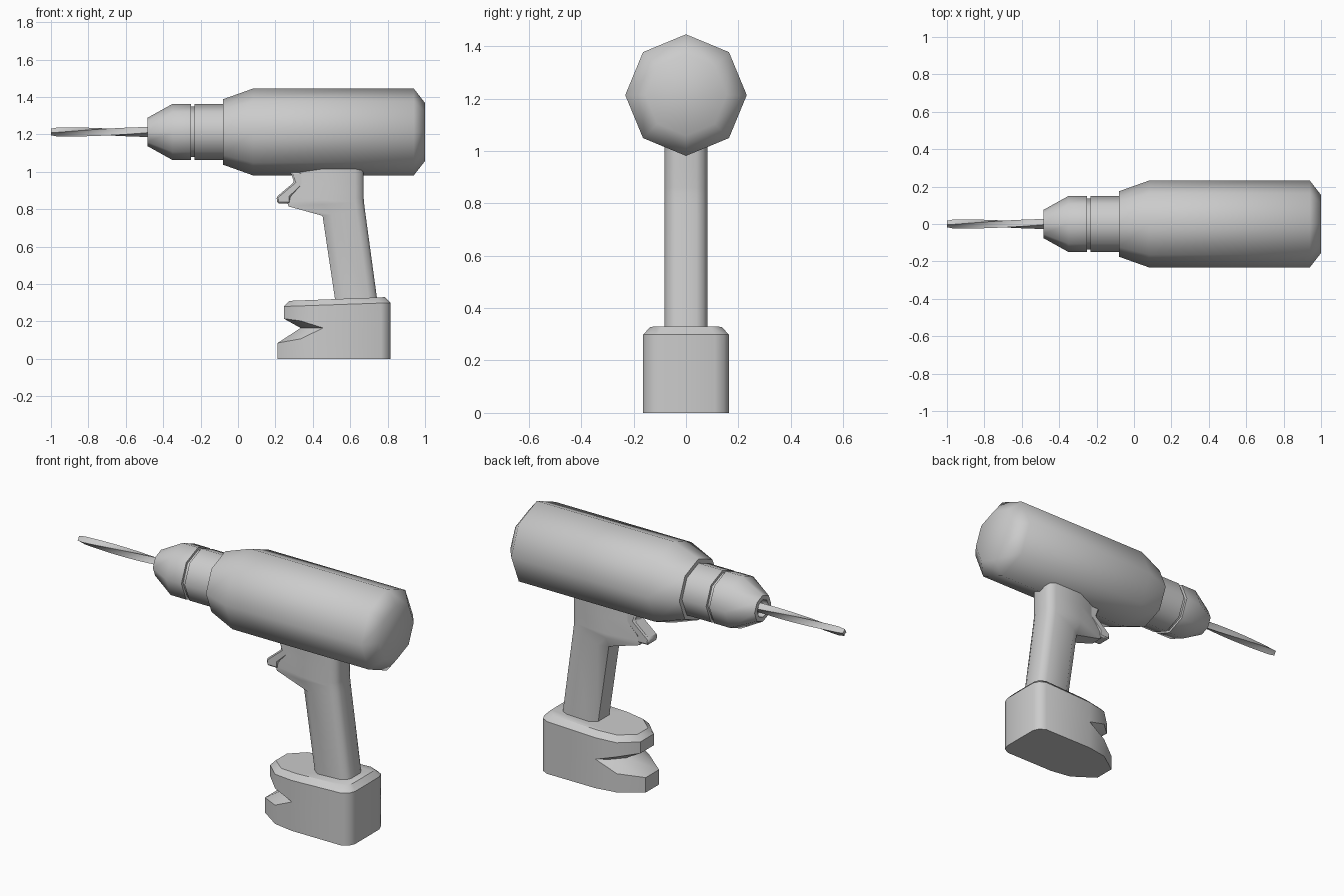
import bpy, bmesh, math

if "Cube" in bpy.data.objects:
    bpy.data.objects.remove(bpy.data.objects["Cube"], do_unlink=True)

GREY = (0.6, 0.6, 0.6, 1)
mat = bpy.data.materials.new("plain grey")
mat.use_nodes = True
mat.diffuse_color = GREY
mat.node_tree.nodes["Principled BSDF"].inputs["Base Color"].default_value = GREY

AXIS = 1.213


def loft(name, rings, angle=42):
    """Skin a list of equal-length point rings and cap both ends."""
    bm = bmesh.new()
    loops = [[bm.verts.new(p) for p in ring] for ring in rings]
    n = len(rings[0])
    for a, b in zip(loops, loops[1:]):
        for i in range(n):
            j = (i + 1) % n
            bm.faces.new((a[i], a[j], b[j], b[i]))
    bm.faces.new(loops[0])
    bm.faces.new(loops[-1])
    bmesh.ops.remove_doubles(bm, verts=bm.verts, dist=1e-4)
    bmesh.ops.recalc_face_normals(bm, faces=bm.faces)
    mesh = bpy.data.meshes.new(name)
    bm.to_mesh(mesh)
    bm.free()
    mesh.shade_smooth()
    mesh.set_sharp_from_angle(angle=math.radians(angle))
    mesh.materials.append(mat)
    obj = bpy.data.objects.new(name, mesh)
    bpy.context.collection.objects.link(obj)
    return obj


def lathe(name, profile, sides=8):
    """Spin (x, radius) pairs around the barrel axis."""
    turn = [2 * math.pi * k / sides for k in range(sides)]
    return loft(name, [[(x, r * math.cos(t), AXIS + r * math.sin(t)) for t in turn]
                       for x, r in profile], 60)


def mirrored(half):
    return half + [(x, -y, z) for x, y, z in reversed(half)]


# Motor housing and chuck
lathe("motor_housing", [(1, .155), (.94, .232), (.08, .232), (-.08, .175), (-.08, .12)])
lathe("chuck", [(-.06, .15), (-.232, .15), (-.232, .135), (-.252, .135), (-.252, .15),
                (-.35, .15), (-.485, .075), (-.485, .05), (-.45, .045)])

# Twisted fluted drill bit
bit_rings = []
STEPS = 16
for s in range(STEPS + 1):
    x = -.44 - .56 * s / STEPS
    size = .018 if s == STEPS else .027 - .003 * s / STEPS
    ring = []
    for k in range(8):
        t = k * math.pi / 4 + s * .11
        r = size * (1 if k % 2 == 0 else .6)
        ring.append((x, r * math.cos(t), AXIS + r * math.sin(t)))
    bit_rings.append(ring)
loft("drill_bit", bit_rings, 30)

# Grip: front x, front z, front half width, shoulder x, back x, back z
grip_rows = [
    (.52, .31, .05, .56, .745, .31),
    (.452, .765, .05, .50, .678, .80),
    (.27, .815, .035, .45, .673, .84),
    (.262, .84, .035, .45, .672, .86),
    (.335, .94, .04, .45, .672, .94),
    (.325, 1.08, .04, .45, .672, 1.08),
]
grip_rings = []
for fx, fz, fw, sx, bx, bz in grip_rows:
    def at(x, y):
        return (x, y, fz + (bz - fz) * (x - fx) / (bx - fx))
    grip_rings.append(mirrored([at(fx, fw), at(sx, .082), at(bx - .045, .082),
                                at(bx - .012, .066), at(bx, .04)]))
loft("grip", grip_rings)

# Trigger: side profile given width
trigger_profile = [(.28, 1.0), (.30, .945), (.206, .866), (.21, .83),
                   (.28, .83), (.28, .865), (.36, .94), (.35, 1.0)]
trigger = loft("trigger", [[(x, y, z) for x, z in trigger_profile] for y in (-.042, .042)])
bevel = trigger.modifiers.new("soft edges", "BEVEL")
bevel.width = .008
bevel.segments = 1

# Battery: stacked outlines with a wedge notch cut into the nose
REAR = [(.765, .165), (.80, .145), (.815, .11)]


def battery_ring(front, flank, side_z, rear_z=None):
    half = [(front[0], .06, front[1]), (flank[0], flank[1], flank[2]), (.455, .165, side_z)]
    half += [(x, y, side_z if rear_z is None else rear_z) for x, y in REAR]
    return mirrored(half)


def slope(x):
    return .28 + (x - .245) * .035


rim = [(x, y, slope(x)) for x, y, z in battery_ring((.245, 0), (.335, .145, 0), 0)]
lid = [(.53 + (x - .53) * .9, y * .82, z + .03) for x, y, z in rim]
loft("battery", [
    battery_ring((.212, 0), (.335, .145, 0), 0),
    battery_ring((.212, .085), (.335, .145, .107), .165),
    battery_ring((.335, .165), (.39, .12, .165), .165),
    battery_ring((.245, .215), (.335, .145, .203), .165),
    rim,
    lid,
])
